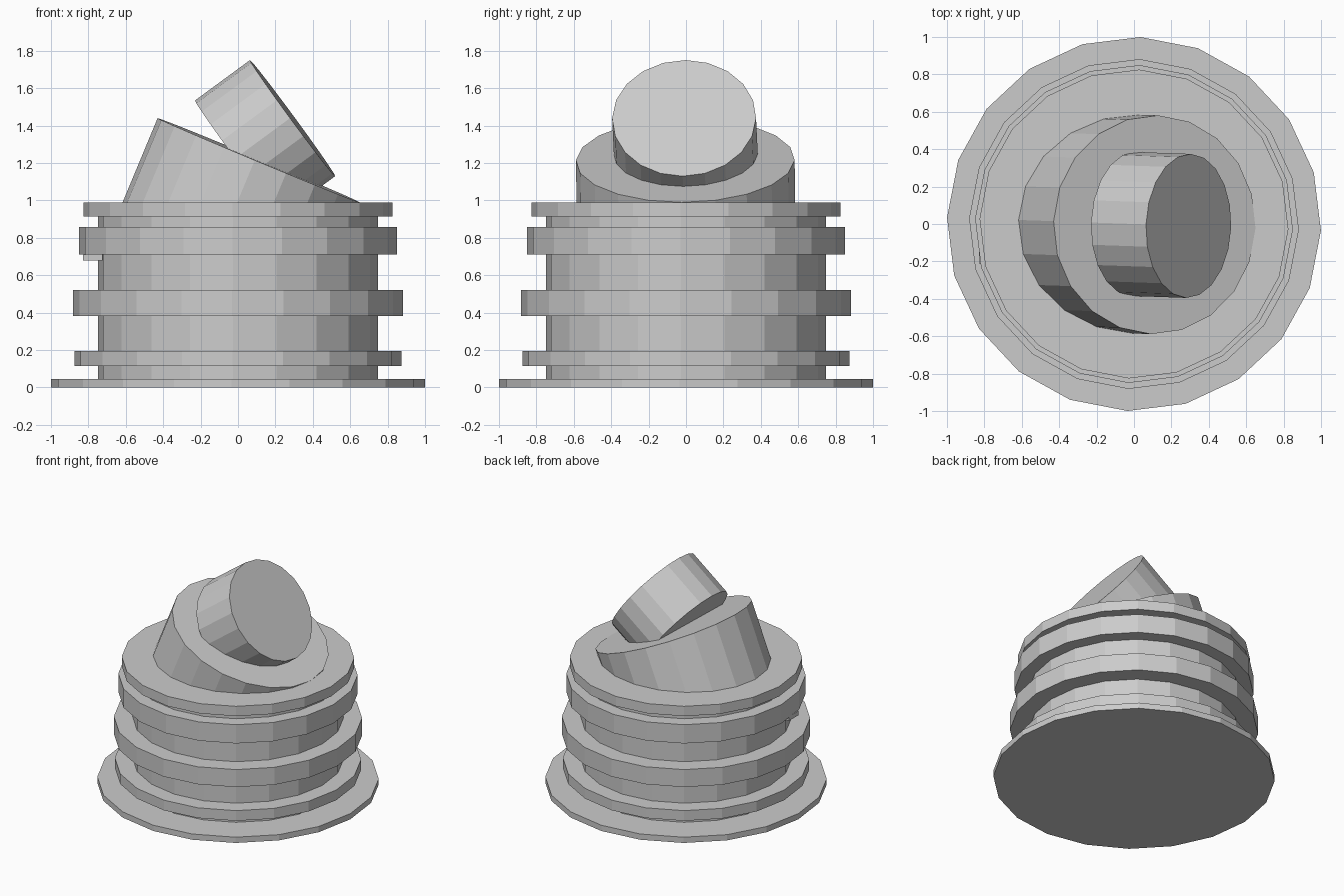
import bpy
from math import atan2, radians, pi
from mathutils import Matrix, Vector

if "Cube" in bpy.data.objects:
    bpy.data.objects.remove(bpy.data.objects["Cube"])

SIDES = 20
TURN = Matrix.Rotation(radians(-2), 4, 'Z')  # whole model is turned slightly


def cylinder(name, radius, start, end):
    """Flat-shaded cylinder between two points in the XZ plane."""
    a, b = Vector((start[0], 0, start[1])), Vector((end[0], 0, end[1]))
    axis = b - a
    bpy.ops.mesh.primitive_cylinder_add(vertices=SIDES, radius=radius, depth=axis.length)
    ob = bpy.context.object
    ob.name = name
    tilt = Matrix.Rotation(atan2(axis.x, axis.z), 4, 'Y')
    ob.data.transform(TURN @ Matrix.Translation((a + b) / 2) @ tilt)
    return ob


# Drum body and the flanges stacked around it
for name, radius, z0, z1 in (
    ("base_plate", 1.0, 0.0, 0.045),
    ("drum_core", 0.75, 0.02, 0.95),
    ("lower_ring", 0.875, 0.115, 0.195),
    ("middle_ring", 0.882, 0.383, 0.52),
    ("upper_ring", 0.85, 0.71, 0.857),
    ("top_plate", 0.826, 0.913, 0.99),
):
    cylinder(name, radius, (0, z0), (0, z1))

# Tilted collar, sunk into the top plate
top = Vector((0.11, 1.215))
axis = Vector((0.45, 1.08)).normalized()
cylinder("tilted_collar", 0.585, top - axis * 0.6, top)

# Steeper nozzle, sunk into the collar
top = Vector((0.292, 1.44))
axis = Vector((0.62, 0.455)).normalized()
cylinder("nozzle", 0.385, top - axis * 0.365, top)

# Small tab under the upper ring
bpy.ops.mesh.primitive_cube_add(size=1, location=(-0.777, -0.15, 0.695))
tab = bpy.context.object
tab.name = "ring_tab"
tab.scale = (0.106, 0.12, 0.034)
